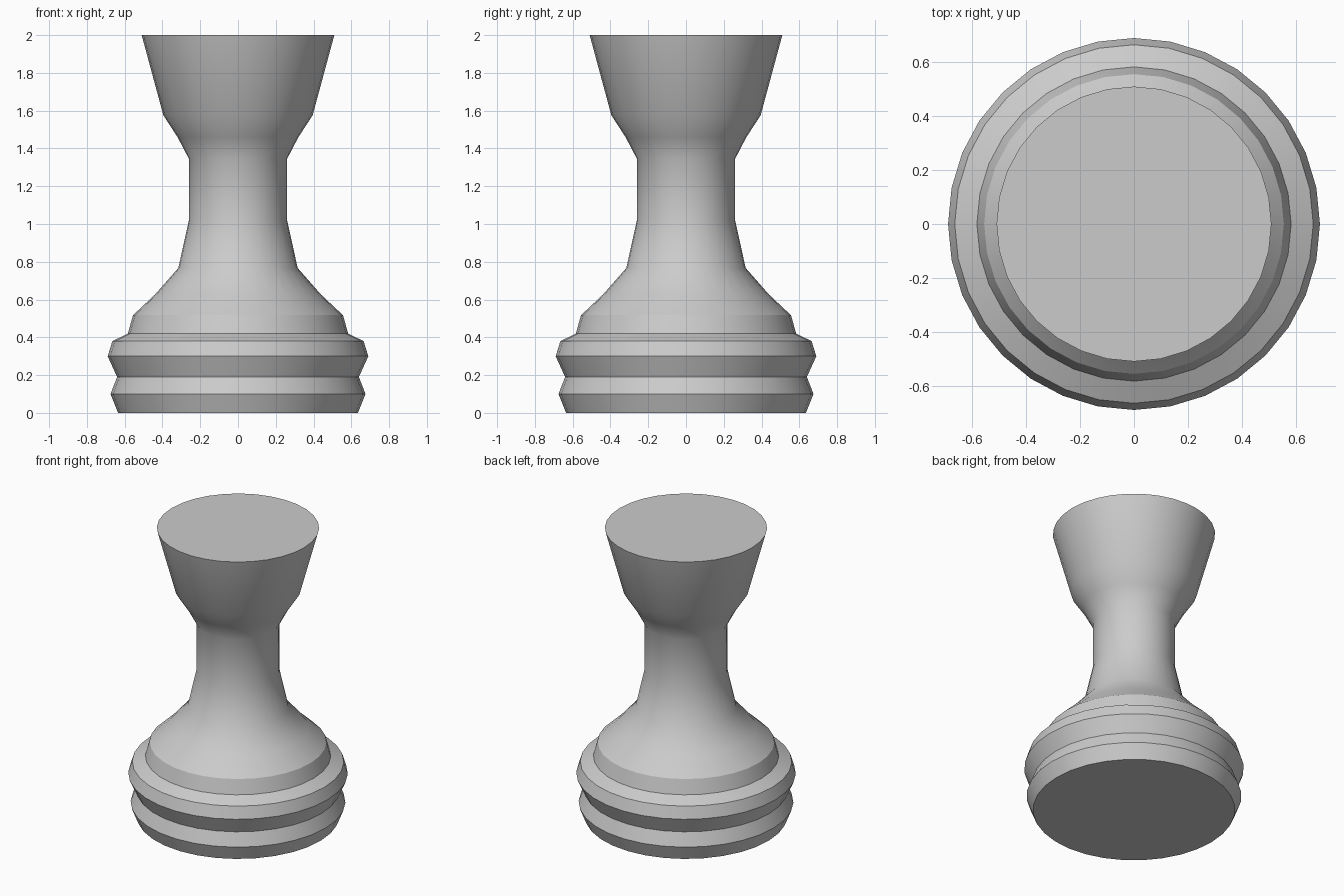
import bpy
import bmesh
from math import cos, sin, tau

cube = bpy.data.objects.get("Cube")
if cube:
    bpy.data.objects.remove(cube, do_unlink=True)

SIDES = 32

# Profile from foot to crown: radius, height, crisp ring
PROFILE = [
    (0.635, 0.0, True), (0.675, 0.10, True), (0.64, 0.19, True),
    (0.69, 0.30, True), (0.665, 0.38, True), (0.583, 0.42, True),
    (0.556, 0.517, True), (0.44, 0.626, False), (0.316, 0.767, False),
    (0.26, 1.02, False), (0.26, 1.345, False), (0.32, 1.46, False),
    (0.395, 1.575, False), (0.51, 2.0, True),
]

# Plain grey finish
grey = bpy.data.materials.new("plain_grey")
grey.use_nodes = True
colour = (0.6, 0.6, 0.6, 1.0)
grey.diffuse_color = colour
grey.node_tree.nodes["Principled BSDF"].inputs["Base Color"].default_value = colour


def lathe(name, profile, material):
    """Turn a profile around z, with flat caps at both ends."""
    bm = bmesh.new()
    rings = [[bm.verts.new((r * cos(tau * i / SIDES), r * sin(tau * i / SIDES), z))
              for i in range(SIDES)] for r, z, _ in profile]
    for low, high in zip(rings, rings[1:]):
        for i in range(SIDES):
            j = (i + 1) % SIDES
            bm.faces.new((low[i], low[j], high[j], high[i])).smooth = True
    bm.faces.new(rings[0][::-1])
    bm.faces.new(rings[-1])
    # Crisp rings keep hard shading
    for ring, (_, _, crisp) in zip(rings, profile):
        for i in range(SIDES):
            bm.edges.get((ring[i], ring[(i + 1) % SIDES])).smooth = not crisp
    mesh = bpy.data.meshes.new(name)
    bm.to_mesh(mesh)
    bm.free()
    mesh.materials.append(material)
    obj = bpy.data.objects.new(name, mesh)
    bpy.context.collection.objects.link(obj)
    return obj


# Turned pedestal
lathe("turned_pedestal", PROFILE, grey)
